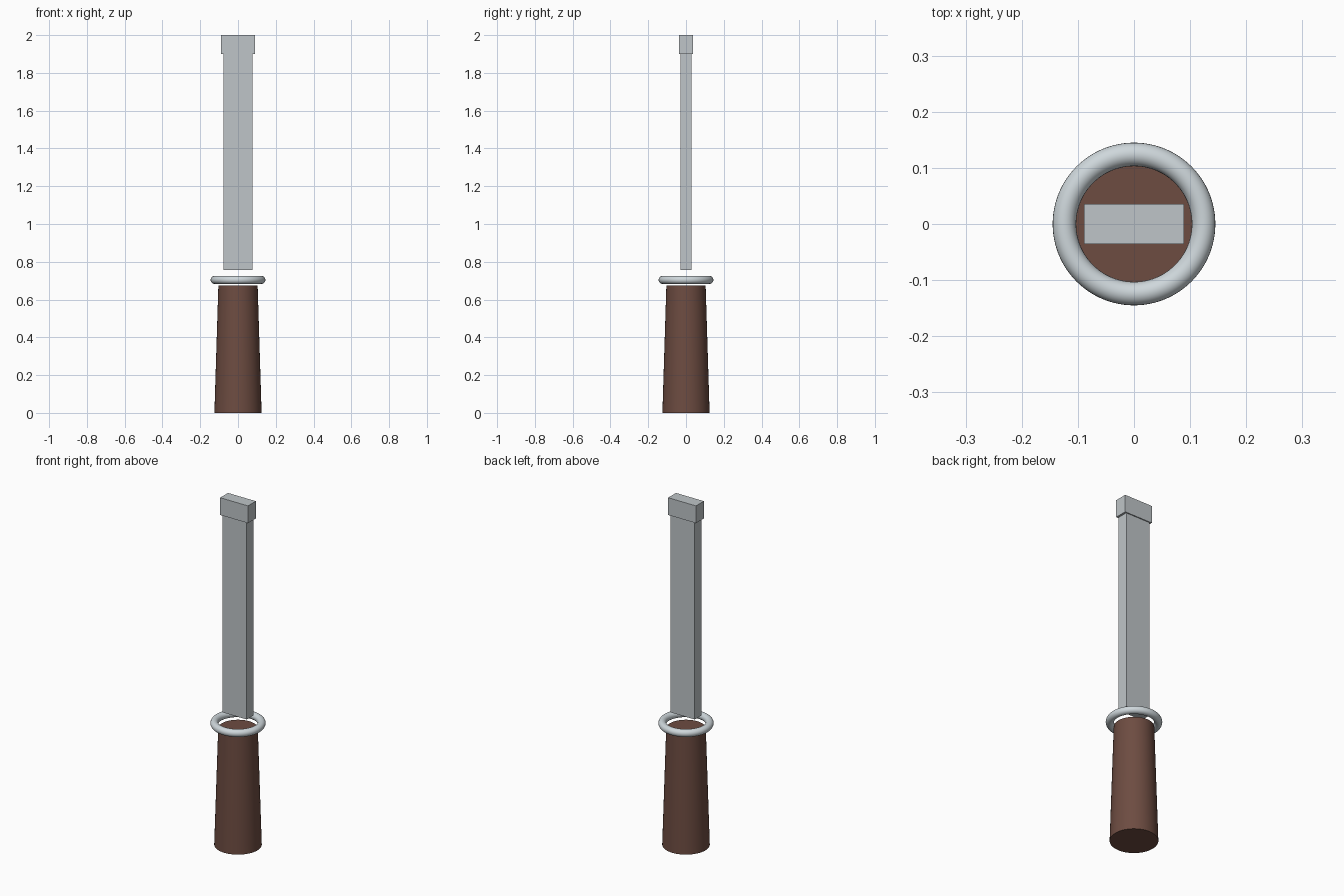
import bpy
import math

if "Cube" in bpy.data.objects:
    bpy.data.objects.remove(bpy.data.objects["Cube"], do_unlink=True)


def material(name, rgb):
    mat = bpy.data.materials.new(name)
    mat.use_nodes = True
    color = (*rgb, 1.0)
    mat.diffuse_color = color
    mat.node_tree.nodes["Principled BSDF"].inputs["Base Color"].default_value = color
    return mat


def finish(name, mat, smooth=False):
    obj = bpy.context.object
    obj.name = name
    obj.data.materials.append(mat)
    if smooth:
        bpy.ops.object.shade_smooth_by_angle(angle=math.radians(35))
    return obj


def box(name, width, depth, bottom, top, mat):
    bpy.ops.mesh.primitive_cube_add(size=1, location=(0, 0, (bottom + top) / 2))
    obj = finish(name, mat)
    obj.scale = (width, depth, top - bottom)
    bpy.ops.object.transform_apply(location=False, rotation=False, scale=True)
    return obj


brown = material("brown wood", (0.153, 0.072, 0.053))
steel = material("grey steel", (0.52, 0.56, 0.58))
silver = material("pale silver", (0.62, 0.68, 0.71))

# Tapered round handle
HANDLE_TOP = 0.675
bpy.ops.mesh.primitive_cone_add(vertices=64, radius1=0.125, radius2=0.104,
                                depth=HANDLE_TOP, location=(0, 0, HANDLE_TOP / 2))
finish("handle", brown, smooth=True)

# Ring collar floating just above the handle
bpy.ops.mesh.primitive_torus_add(major_radius=0.124, minor_radius=0.021,
                                 major_segments=96, minor_segments=24,
                                 location=(0, 0, 0.704))
finish("collar_ring", silver, smooth=True)

# Flat blade with a wider block at its tip
box("blade", 0.154, 0.06, 0.757, 1.9, steel)
box("blade_tip", 0.178, 0.072, 1.9, 2.0, steel)
